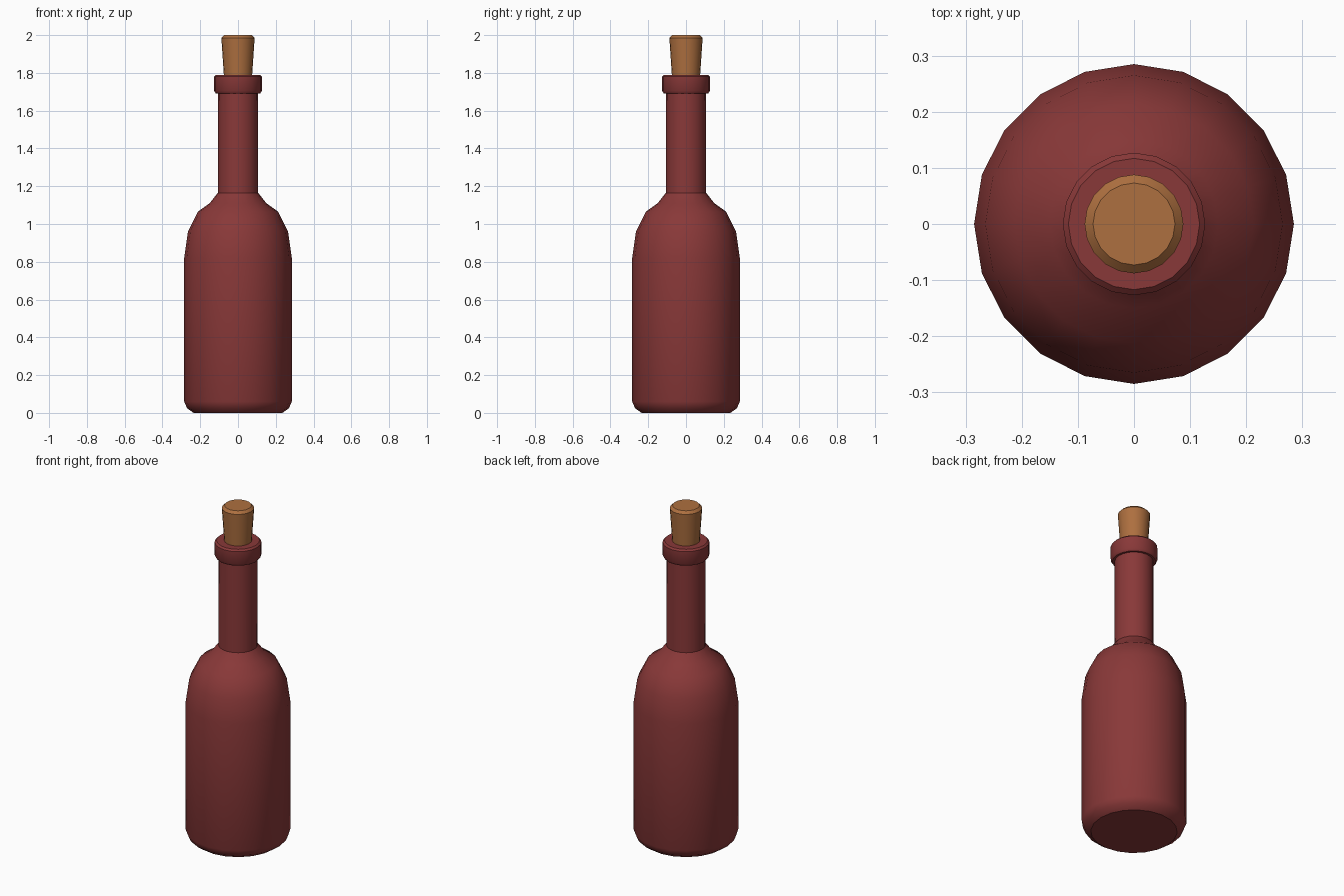
import bpy, bmesh, math

if "Cube" in bpy.data.objects:
    bpy.data.objects.remove(bpy.data.objects["Cube"])

SIDES = 20


def material(name, color):
    m = bpy.data.materials.new(name)
    m.diffuse_color = color
    m.use_nodes = True
    m.node_tree.nodes["Principled BSDF"].inputs["Base Color"].default_value = m.diffuse_color
    return m


def lathe(name, profile, mat):
    """Revolve (radius, z) points around z and cap both ends."""
    bm = bmesh.new()
    rings = []
    for r, z in profile:
        rings.append([bm.verts.new((r * math.cos(2 * math.pi * i / SIDES),
                                    r * math.sin(2 * math.pi * i / SIDES), z))
                      for i in range(SIDES)])
    for a, b in zip(rings, rings[1:]):
        for i in range(SIDES):
            j = (i + 1) % SIDES
            bm.faces.new((a[i], a[j], b[j], b[i]))
    bm.faces.new(rings[0][::-1])
    bm.faces.new(rings[-1])
    mesh = bpy.data.meshes.new(name)
    bm.to_mesh(mesh)
    bm.free()
    mesh.materials.append(mat)
    obj = bpy.data.objects.new(name, mesh)
    bpy.context.collection.objects.link(obj)
    bpy.ops.object.select_all(action='DESELECT')
    obj.select_set(True)
    bpy.context.view_layer.objects.active = obj
    bpy.ops.object.shade_smooth_by_angle(angle=math.radians(35))
    return obj


glass = material("red_glass", (0.25, 0.04, 0.04, 1))
cork = material("cork", (0.42, 0.16, 0.05, 1))

# Bottle: base, body, shoulder and neck
lathe("bottle_body", [
    (0.235, 0.0), (0.27, 0.025), (0.285, 0.06), (0.285, 0.82), (0.265, 0.96),
    (0.213, 1.065), (0.15, 1.11), (0.107, 1.165), (0.105, 1.72)], glass)

# Raised ring around the mouth
lathe("bottle_lip", [
    (0.118, 1.692), (0.127, 1.705), (0.127, 1.78), (0.117, 1.79)], glass)

# Tapered stopper, sunk into the neck
lathe("stopper", [(0.071, 1.73), (0.088, 1.985), (0.073, 2.0)], cork)
